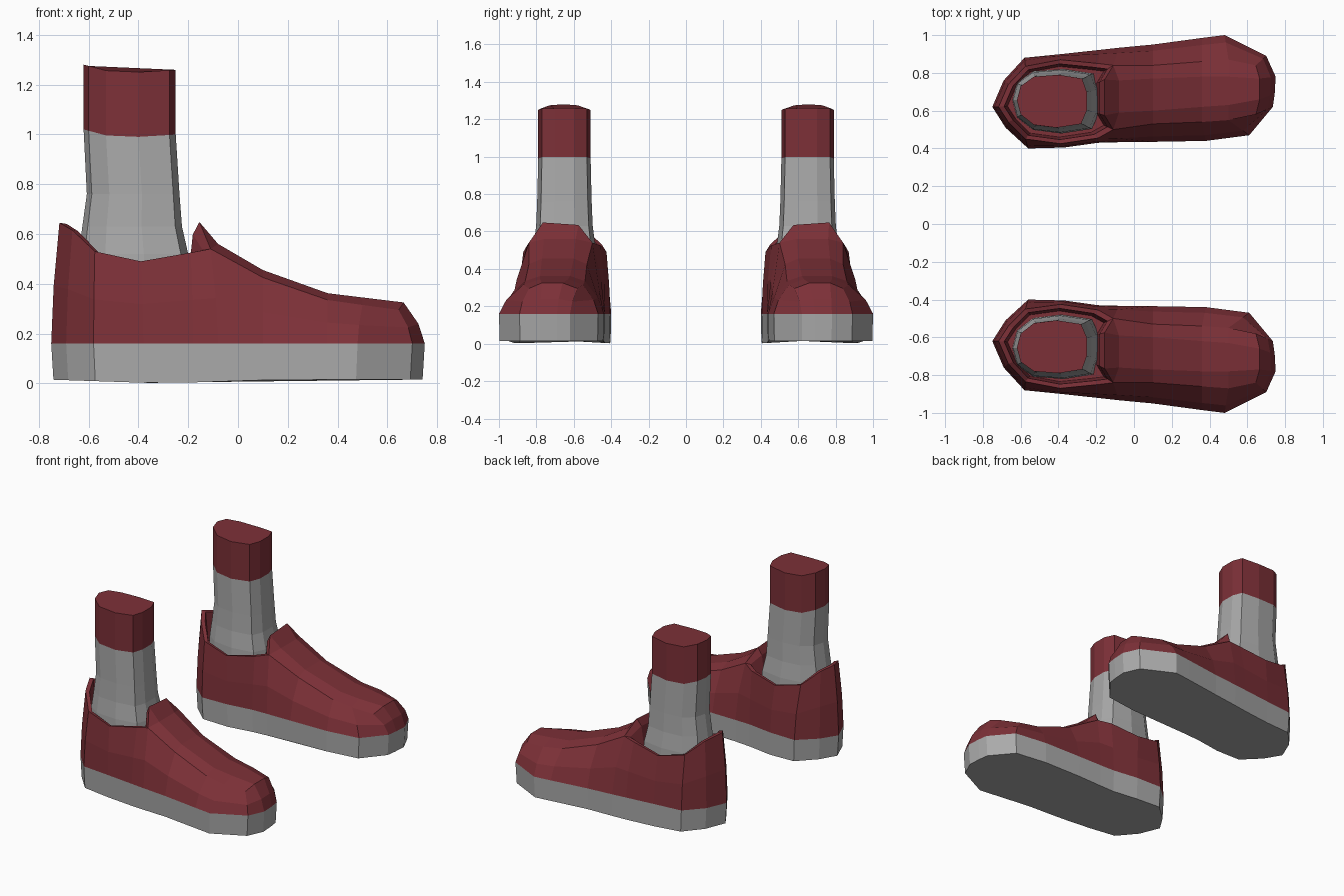
import bpy, bmesh
from mathutils import Vector

if "Cube" in bpy.data.objects:
    bpy.data.objects.remove(bpy.data.objects["Cube"])


def material(name, rgb):
    m = bpy.data.materials.new(name)
    m.diffuse_color = (*rgb, 1)
    m.use_nodes = True
    m.node_tree.nodes["Principled BSDF"].inputs["Base Color"].default_value = m.diffuse_color
    return m


RED = material("dark red", (0.205, 0.03, 0.039))
GREY = material("mid grey", (0.40, 0.40, 0.40))


def loft(bm, rings):
    """Join closed rings of equal length with quads."""
    for a, b in zip(rings, rings[1:]):
        n = len(a)
        for i in range(n):
            bm.faces.new((a[i], a[(i + 1) % n], b[(i + 1) % n], b[i]))


def verts(bm, points):
    return [bm.verts.new(p) for p in points]


def finish(bm, name, mats):
    """Make one object, mirrored to the other foot."""
    bmesh.ops.recalc_face_normals(bm, faces=bm.faces)
    me = bpy.data.meshes.new(name)
    bm.to_mesh(me)
    bm.free()
    for m in mats:
        me.materials.append(m)
    ob = bpy.data.objects.new(name, me)
    bpy.context.collection.objects.link(ob)
    mod = ob.modifiers.new("other_foot", 'MIRROR')
    mod.use_axis = (False, True, False)
    return ob


# Outline of the foot at the top of the sole: heel, outer side, toe, inner side
HEEL = (-0.75, 0.62)
OUTER = [(-0.69, 0.76), (-0.58, 0.88), (-0.38, 0.90), (-0.18, 0.922), (-0.08, 0.933),
         (0.10, 0.95), (0.36, 0.985), (0.48, 1.0), (0.70, 0.89)]
TOE = [(0.75, 0.78), (0.745, 0.69)]
INNER = [(-0.68, 0.51), (-0.56, 0.40), (-0.37, 0.405), (-0.19, 0.43), (-0.08, 0.433),
         (0.10, 0.435), (0.38, 0.44), (0.61, 0.47), (0.735, 0.62)]
outline = [HEEL] + OUTER + TOE + INNER[::-1]

# Upper edge stations: x, outer y, inner y, z
RIM = [(-0.665, 0.74, 0.54, 0.615), (-0.575, 0.835, 0.45, 0.53), (-0.39, 0.87, 0.425, 0.49),
       (-0.19, 0.85, 0.455, 0.525), (-0.11, 0.84, 0.50, 0.54), (0.10, 0.84, 0.53, 0.425),
       (0.36, 0.86, 0.54, 0.335), (0.50, 0.87, 0.55, 0.315), (0.645, 0.84, 0.58, 0.295)]
upper_edge = ([(-0.717, 0.62, 0.645)] + [(x, yo, z) for x, yo, yi, z in RIM]
              + [(0.665, 0.77, 0.325), (0.665, 0.66, 0.325)]
              + [(x, yi, z) for x, yo, yi, z in RIM[::-1]])

# Sole
bm = bmesh.new()
centre = Vector((0, 0.67))
low = []
for p in outline:
    q = centre + (Vector(p) - centre) * 0.988
    low.append((q.x, q.y, 0.015 * min(1, abs(q.x + 0.3) / 0.45)))
bottom = verts(bm, low)
top = verts(bm, [(x, y, 0.16) for x, y in outline])
loft(bm, [bottom, top])
bm.faces.new(bottom[::-1])
bm.faces.new(top)
finish(bm, "sole", [GREY])

# Shoe upper: side walls
bm = bmesh.new()
base = verts(bm, [(x, y, 0.16) for x, y in outline])
mid = verts(bm, [(b[0] + (e[0] - b[0]) * 0.3, b[1] + (e[1] - b[1]) * 0.3,
                  0.16 + (e[2] - 0.16) * 0.48) for b, e in zip(outline, upper_edge)])
edge = verts(bm, upper_edge)
loft(bm, [base, mid, edge])

# Instep: a raised two-line crown between the upper edges
n = len(edge)
CROWN = [(-0.08, 0.76, 0.59, 0.56), (0.10, 0.77, 0.60, 0.455),
         (0.36, 0.78, 0.62, 0.362), (0.50, 0.78, 0.63, 0.345)]
crown_o = verts(bm, [(x, yo, z) for x, yo, yi, z in CROWN]) + [edge[10]]
crown_i = verts(bm, [(x, yi, z) for x, yo, yi, z in CROWN]) + [edge[11]]
for k in range(4):
    o, i = 5 + k, n - 5 - k
    bm.faces.new((edge[o], edge[o + 1], crown_o[k + 1], crown_o[k]))
    bm.faces.new((crown_o[k], crown_o[k + 1], crown_i[k + 1], crown_i[k]))
    bm.faces.new((crown_i[k], crown_i[k + 1], edge[i - 1], edge[i]))

# Tongue flaring up from the instep
tongue = verts(bm, [(-0.155, 0.765, 0.648), (-0.155, 0.575, 0.635)])
bm.faces.new((crown_o[0], crown_i[0], tongue[1], tongue[0]))
bm.faces.new((edge[5], crown_o[0], tongue[0]))
bm.faces.new((crown_i[0], edge[n - 5], tongue[1]))

# Collar: rim thickness and inner lining
collar = edge[:6] + tongue + edge[n - 5:]
mouth = Vector((-0.42, 0.645, 0))


def shrink(v, s, dz):
    p = mouth + (v.co - mouth) * s
    return (p.x, p.y, v.co.z + dz)


rim = verts(bm, [shrink(v, 0.90, -0.05 if v in tongue else -0.005) for v in collar])
lining = verts(bm, [shrink(v, 0.84, -0.2) for v in collar])
loft(bm, [collar, rim, lining])
bm.faces.new(lining)
finish(bm, "shoe_upper", [RED])

# Ankle: grey sock below, red trouser end above
LEG = [(-0.62, 0.655), (-0.60, 0.73), (-0.53, 0.78), (-0.40, 0.79), (-0.275, 0.77),
       (-0.25, 0.70), (-0.25, 0.60), (-0.28, 0.53), (-0.41, 0.51), (-0.53, 0.525), (-0.60, 0.58)]


def leg_ring(z, x0, x1, sy, wave):
    """Leg outline stretched to x0..x1, with the back edge raised by wave."""
    pts = []
    for x, y in LEG:
        t = (x + 0.62) / 0.37
        lift = wave * (max(0, 1 - t / 0.3) + 0.3 * max(0, (t - 0.6) / 0.4))
        pts.append((x0 + (x1 - x0) * t, 0.65 + (y - 0.65) * sy, z + lift))
    return pts


bm = bmesh.new()
rings = [verts(bm, leg_ring(*r)) for r in (
    (0.38, -0.645, -0.185, 1.22, 0), (0.52, -0.64, -0.20, 1.18, 0),
    (0.63, -0.625, -0.225, 1.08, 0), (0.76, -0.607, -0.235, 1.04, 0),
    (0.99, -0.62, -0.25, 1.0, 0.03))]
loft(bm, rings)
bm.faces.new(rings[0][::-1])
finish(bm, "sock", [GREY])

bm = bmesh.new()
rings = [verts(bm, leg_ring(0.99, -0.62, -0.25, 1.0, 0.03)),
         verts(bm, leg_ring(1.25, -0.62, -0.25, 1.0, 0.03))]
loft(bm, rings)
bm.faces.new(rings[1])
finish(bm, "trouser_end", [RED])
